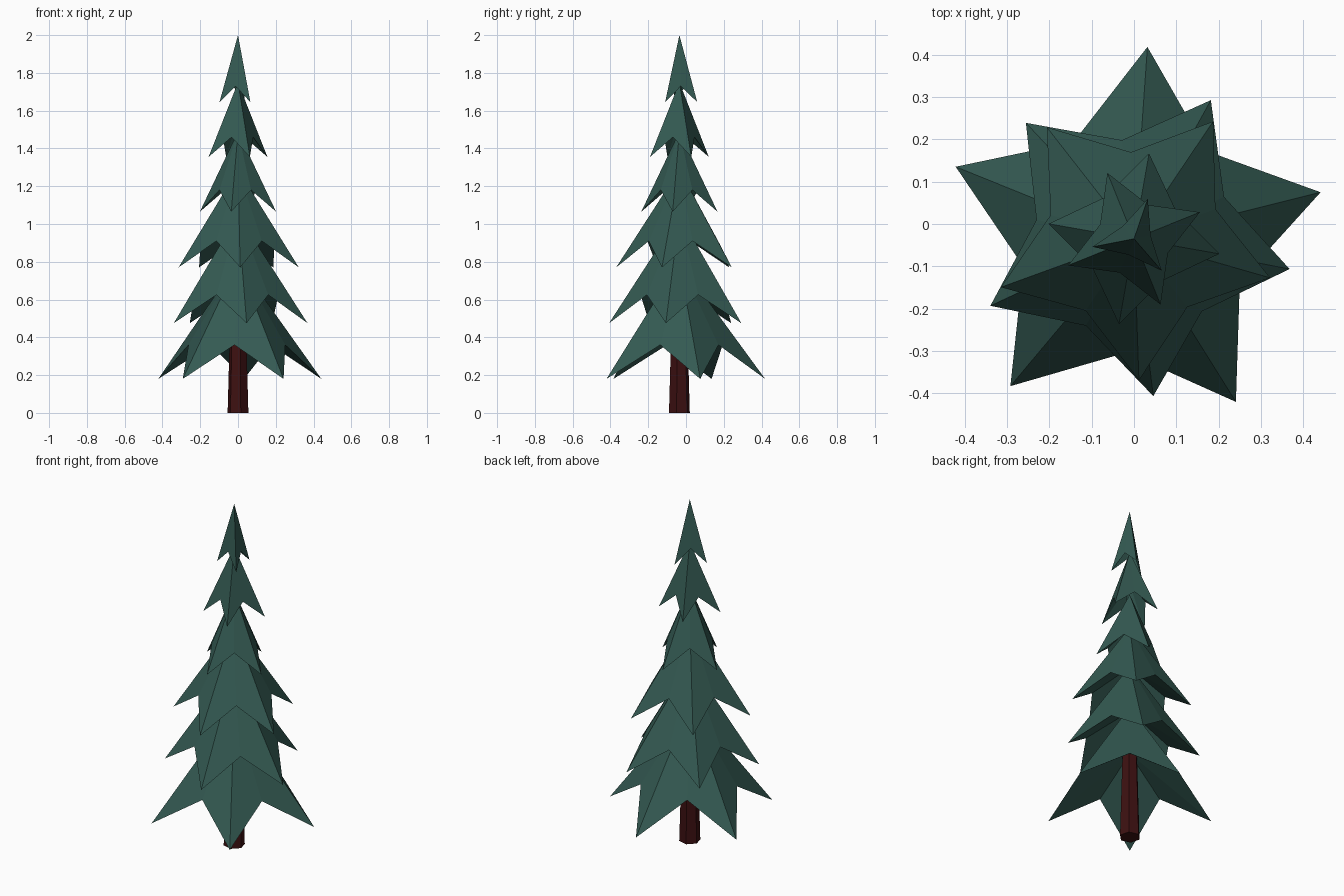
import bpy, bmesh, math
from mathutils import Matrix

if "Cube" in bpy.data.objects:
    bpy.data.objects.remove(bpy.data.objects["Cube"])

AXIS_Y = -0.035  # the trunk stands slightly forward of centre


def material(name, rgb):
    m = bpy.data.materials.new(name)
    m.diffuse_color = (*rgb, 1)
    m.use_nodes = True
    m.node_tree.nodes["Principled BSDF"].inputs["Base Color"].default_value = m.diffuse_color
    return m


needle_green = material("needle_green", (0.034, 0.102, 0.085))
bark_brown = material("bark_brown", (0.046, 0.0052, 0.0055))


def add_object(name, bm, mat):
    bmesh.ops.recalc_face_normals(bm, faces=bm.faces)
    mesh = bpy.data.meshes.new(name)
    bm.to_mesh(mesh)
    bm.free()
    mesh.materials.append(mat)
    ob = bpy.data.objects.new(name, mesh)
    ob.location.y = AXIS_Y
    bpy.context.collection.objects.link(ob)


def branch_tier(name, points, start, tip, valley, apex_z):
    """Star-shaped skirt: drooping tips, raised valleys, hollow underside."""
    bm = bmesh.new()
    apex = bm.verts.new((0, 0, apex_z))
    under = bm.verts.new((0, 0, valley[1] + 0.35 * (apex_z - valley[1])))
    ring = []
    for i in range(points * 2):
        a = math.radians(start + 180 * i / points)
        r, z = valley if i % 2 else tip
        ring.append(bm.verts.new((r * math.cos(a), r * math.sin(a), z)))
    for a, b in zip(ring, ring[1:] + ring[:1]):
        bm.faces.new((apex, a, b))
        bm.faces.new((under, b, a))
    add_object(name, bm, needle_green)


# Branch tiers from bottom to top: points, start angle, tip (r, z), valley (r, z), apex z
tiers = [
    (5, 14, (0.455, 0.18), (0.27, 0.36), 0.80),
    (5, 61, (0.375, 0.475), (0.235, 0.625), 1.05),
    (5, 56, (0.335, 0.77), (0.205, 0.91), 1.29),
    (4, 80, (0.205, 1.065), (0.12, 1.18), 1.49),
    (4, 22, (0.168, 1.355), (0.087, 1.46), 1.75),
    (3, 71, (0.10, 1.645), (0.04, 1.73), 2.0),
]
for n, tier in enumerate(tiers, 1):
    branch_tier(f"branch_tier_{n}", *tier)

# Tapered trunk
bm = bmesh.new()
bmesh.ops.create_cone(bm, cap_ends=True, segments=6, radius1=0.057, radius2=0.037,
                      depth=0.7,
                      matrix=Matrix.Translation((0, 0, 0.35)) @ Matrix.Rotation(math.radians(15), 4, 'Z'))
add_object("trunk", bm, bark_brown)
